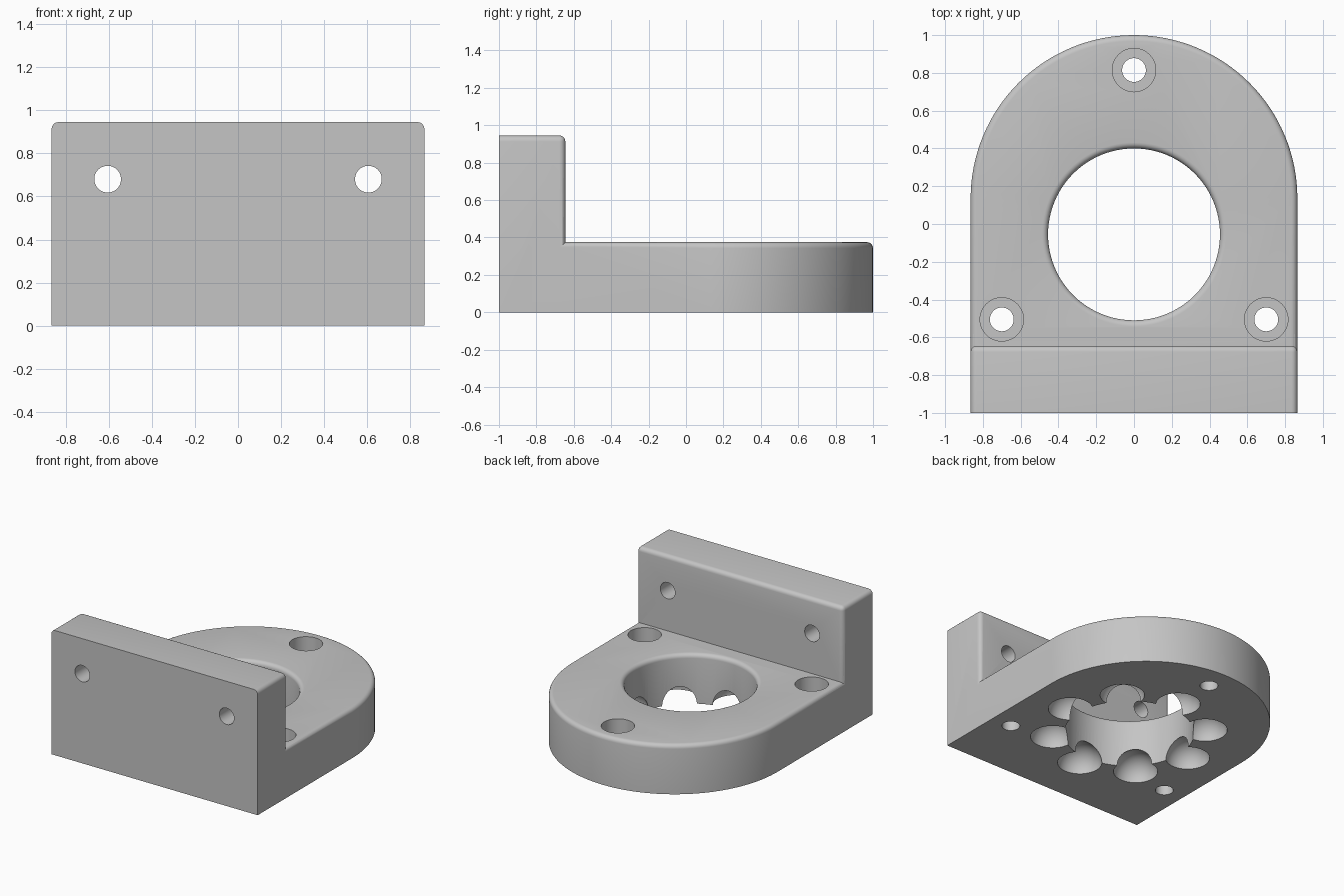
import bpy, bmesh
from math import cos, sin, pi, radians
from mathutils import Vector, Matrix

HALF_W = 0.865      # half width of bracket
PLATE_H = 0.375
WALL_H = 0.945
WALL_BACK = -0.645
ROUND = 0.032       # edge rounding
HOLE_Y = -0.055     # centre of the bore

cube = bpy.data.objects.get("Cube")
if cube:
    bpy.data.objects.remove(cube, do_unlink=True)

grey = bpy.data.materials.new("satin_grey")
grey.use_nodes = True
COLOUR = (0.56, 0.56, 0.56, 1)
grey.diffuse_color = COLOUR
grey.node_tree.nodes["Principled BSDF"].inputs["Base Color"].default_value = COLOUR


def make_object(name, bm):
    bmesh.ops.recalc_face_normals(bm, faces=bm.faces)
    mesh = bpy.data.meshes.new(name)
    bm.to_mesh(mesh)
    bm.free()
    mesh.materials.append(grey)
    obj = bpy.data.objects.new(name, mesh)
    bpy.context.collection.objects.link(obj)
    return obj


def prism(name, outline, height, rounded):
    """Extrude an outline upwards and round the edges chosen by a rule."""
    bm = bmesh.new()
    face = bm.faces.new([bm.verts.new((x, y, 0)) for x, y in outline])
    new = bmesh.ops.extrude_face_region(bm, geom=[face])["geom"]
    bmesh.ops.translate(bm, vec=(0, 0, height),
                        verts=[v for v in new if isinstance(v, bmesh.types.BMVert)])
    edges = [e for e in bm.edges if rounded(e.verts[0].co, e.verts[1].co)]
    bmesh.ops.bevel(bm, geom=edges, offset=ROUND, segments=5, profile=0.5,
                    affect='EDGES', clamp_overlap=True)
    return make_object(name, bm)


def lathe(name, profile, location, tilt=0, steps=48):
    """Spin a (radius, height) profile into a closed solid."""
    bm = bmesh.new()
    verts = [bm.verts.new((r, 0, z)) for r, z in profile]
    edges = [bm.edges.new(pair) for pair in zip(verts, verts[1:])]
    bmesh.ops.spin(bm, geom=verts + edges, axis=(0, 0, 1), cent=(0, 0, 0),
                   angle=2 * pi, steps=steps)
    bmesh.ops.remove_doubles(bm, verts=bm.verts, dist=0.0001)
    bm.transform(Matrix.Translation(Vector(location)) @ Matrix.Rotation(tilt, 4, 'X'))
    return make_object(name, bm)


def combine(target, other, operation):
    mod = target.modifiers.new(other.name, 'BOOLEAN')
    mod.operation = operation
    mod.solver = 'EXACT'
    mod.object = other
    bpy.context.view_layer.objects.active = target
    bpy.ops.object.modifier_apply(modifier=mod.name)
    bpy.data.objects.remove(other, do_unlink=True)


# Base plate with a round rear end
start = -0.85
arc = [(HALF_W * cos(pi * i / 64), 1 - HALF_W + HALF_W * sin(pi * i / 64))
       for i in range(65)]
plate = prism("flange_bracket", [(-HALF_W, start), (HALF_W, start)] + arc, PLATE_H,
              lambda a, b: min(a.z, b.z) > 0.1 and max(a.y, b.y) > start + 0.01)

# Upright mounting wall: rounded except along its front face and base
wall = prism("mounting_wall", [(-HALF_W, -1), (HALF_W, -1),
                               (HALF_W, WALL_BACK), (-HALF_W, WALL_BACK)], WALL_H,
             lambda a, b: max(a.z, b.z) > 0.1 and max(a.y, b.y) > -0.9)
combine(plate, wall, 'UNION')

# Central bore with a rounded upper lip
R = 0.455
lip = [(R + ROUND * (1 - cos(t)), PLATE_H - ROUND + ROUND * sin(t))
       for t in (pi / 2 * i / 5 for i in range(6))]
bore = lathe("bore_cutter", [(0, -0.1), (R, -0.1)] + lip
             + [(R + ROUND, 0.6), (0, 0.6)], (0, HOLE_Y, 0), steps=96)
combine(plate, bore, 'DIFFERENCE')

# Eight ball pockets around the underside of the bore
for i in range(8):
    a = pi / 4 * i
    bm = bmesh.new()
    bmesh.ops.create_uvsphere(bm, u_segments=40, v_segments=23, radius=0.155)
    bmesh.ops.translate(bm, verts=bm.verts,
                        vec=(0.535 * cos(a), HOLE_Y + 0.535 * sin(a), 0))
    combine(plate, make_object("pocket_cutter", bm), 'DIFFERENCE')

# Counterbored screw holes
screw = [(0, -0.1), (0.063, -0.1), (0.063, 0.17), (0.115, 0.17), (0.115, 0.6), (0, 0.6)]
for x, y in ((0, 0.815), (-0.7, -0.505), (0.7, -0.505)):
    combine(plate, lathe("screw_cutter", screw, (x, y, 0)), 'DIFFERENCE')

# Plain holes through the wall
pin = [(0, -0.4), (0.062, -0.4), (0.062, 0.4), (0, 0.4)]
for x in (-0.605, 0.605):
    combine(plate, lathe("pin_cutter", pin, (x, -0.82, 0.68), radians(90)), 'DIFFERENCE')

# Smooth the curved faces, keep the machined edges crisp
bpy.ops.object.select_all(action='DESELECT')
plate.select_set(True)
bpy.context.view_layer.objects.active = plate
bpy.ops.object.shade_smooth_by_angle(angle=radians(30))
